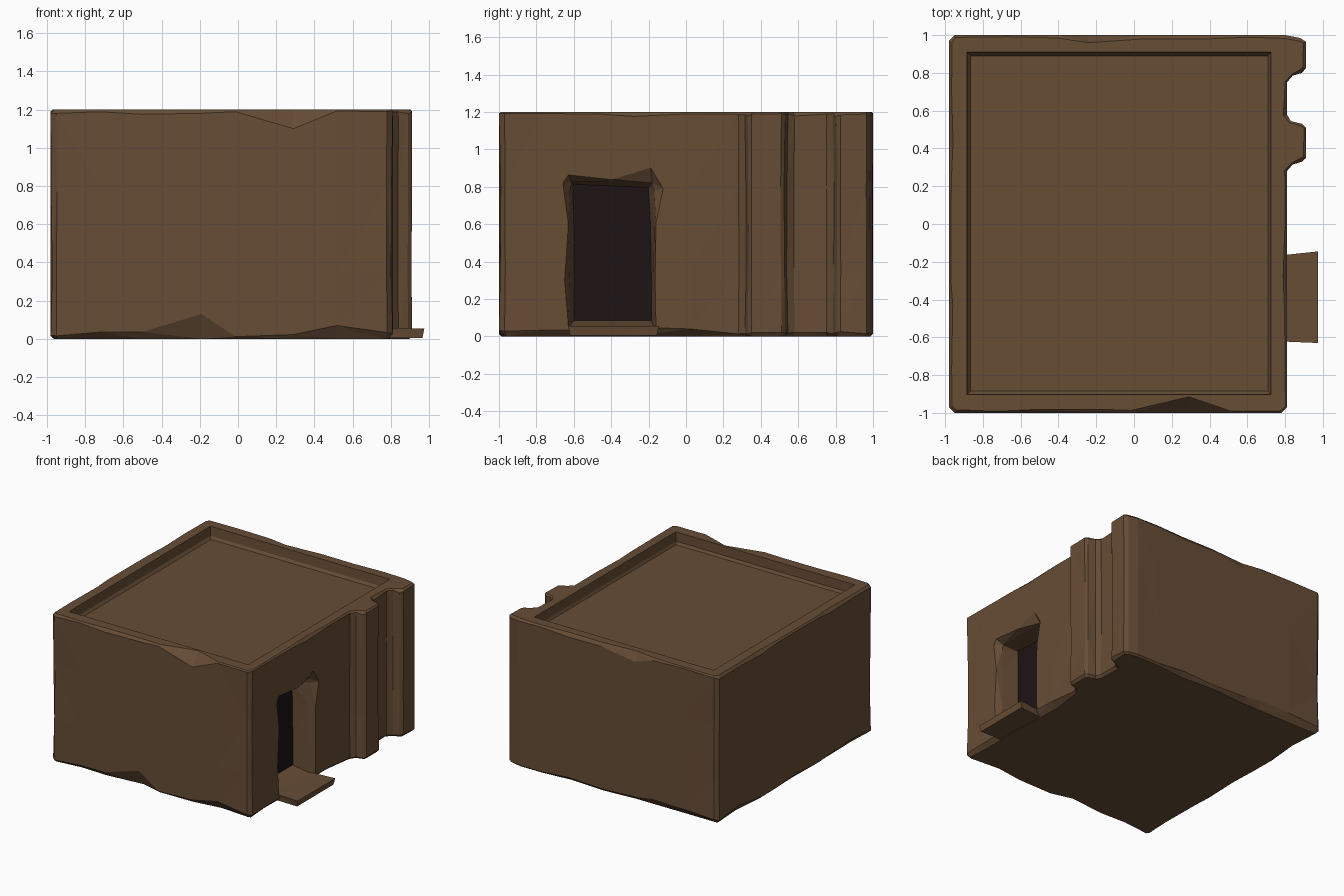
import bpy, bmesh, random
from mathutils import Vector

if "Cube" in bpy.data.objects:
    bpy.data.objects.remove(bpy.data.objects["Cube"])

random.seed(7)


def material(name, rgb):
    m = bpy.data.materials.new(name)
    m.diffuse_color = (*rgb, 1)
    m.use_nodes = True
    m.node_tree.nodes["Principled BSDF"].inputs["Base Color"].default_value = m.diffuse_color
    return m


MUD = material("mud_brick", (0.135, 0.074, 0.036))
DARK = material("dark_interior", (0.012, 0.006, 0.007))


def loft(name, rings, mat=MUD):
    """Skin a stack of equal-length rings and cap both ends."""
    bm = bmesh.new()
    vs = [[bm.verts.new(p) for p in r] for r in rings]
    n = len(vs[0])
    for a, b in zip(vs, vs[1:]):
        for i in range(n):
            j = (i + 1) % n
            bm.faces.new((a[i], a[j], b[j], b[i]))
    bm.faces.new(vs[0][::-1])
    bm.faces.new(vs[-1])
    bmesh.ops.recalc_face_normals(bm, faces=bm.faces)
    bmesh.ops.triangulate(bm, faces=bm.faces)
    me = bpy.data.meshes.new(name)
    bm.to_mesh(me)
    bm.free()
    me.materials.append(mat)
    ob = bpy.data.objects.new(name, me)
    bpy.context.collection.objects.link(ob)
    return ob


def cut(target, cutter):
    mod = target.modifiers.new("cut", 'BOOLEAN')
    mod.operation, mod.solver, mod.object = 'DIFFERENCE', 'EXACT', cutter
    bpy.context.view_layer.objects.active = target
    bpy.ops.object.modifier_apply(modifier=mod.name)
    bpy.data.objects.remove(cutter)


def rect(x0, x1, y0, y1, z):
    return [(x0, y0, z), (x1, y0, z), (x1, y1, z), (x0, y1, z)]


# plan outline, counter-clockwise, with two pilasters on the right wall
plan = [(-.98, -.97), (-.95, -1), (.78, -1), (.81, -.97),
        (.81, .28), (.84, .315), (.89, .33), (.91, .35), (.91, .51), (.89, .53),
        (.83, .545), (.81, .58), (.81, .75), (.84, .785), (.89, .80), (.91, .825),
        (.91, .965), (.88, .985), (.80, 1), (-.95, 1), (-.98, .97)]

# split long sides so the worn edges can wander
outline = []
for i, p in enumerate(plan):
    a, b = Vector(p), Vector(plan[(i + 1) % len(plan)])
    outline.append((a, True))
    n = int((b - a).length / 0.24)
    for k in range(1, n):
        outline.append((a.lerp(b, (k + random.uniform(-.25, .25)) / n), False))

# bigger chips: (x, y, inset, drop)
top_chips = [(.15, -1, .085, .10), (-.28, 1, .04, .07)]
low_chips = [(-.18, -1, .06, .13), (.45, -1, .05, .07), (-.4, 1, .04, .06),
             (.81, .1, .05, .04)]


def worn(chips, lo, hi):
    """Random inset and drop for each outline point."""
    out = []
    for p, corner in outline:
        small = p.x > .8 and p.y > .25
        ins = random.uniform(lo, .02 if small else hi)
        out.append([ins, ins * random.uniform(.8, 1.4)])
    for x, y, ins, drop in chips:
        free = [i for i, (p, c) in enumerate(outline) if not c]
        i = min(free, key=lambda k: (outline[k][0] - Vector((x, y))).length)
        out[i] = [ins, drop]
    return out


def inset(i, d):
    p = outline[i][0]
    e = outline[i][0] - outline[i - 1][0]
    f = outline[(i + 1) % len(outline)][0] - p
    n1, n2 = (Vector((v.y, -v.x)).normalized() for v in (e, f))
    m = n1 + n2
    return p - m * (2 * d / m.length_squared)


def ring(ins, z):
    return [(*inset(i, ins[i]), z[i]) for i in range(len(outline))]


N = range(len(outline))
low = worn(low_chips, .012, .045)
top = worn(top_chips, .008, .022)


def wobble():
    return [random.uniform(0, .01) if outline[i][1] else 0 for i in N]


# main block with chipped top and bottom edges
walls = loft("walls", [
    ring([c[0] for c in low], [0] * len(N)),
    ring([0] * len(N), [c[1] for c in low]),
    ring(wobble(), [.35] * len(N)),
    ring(wobble(), [.8] * len(N)),
    ring([0] * len(N), [1.2 - c[1] for c in top]),
    ring([c[0] for c in top], [1.2] * len(N))])

# sunken roof
cut(walls, loft("roof_cutter", [
    rect(-.865, .71, -.885, .89, 1.105),
    rect(-.88, .72, -.90, .905, 1.125),
    rect(-.89, .73, -.905, .915, 1.3)]))

# doorway with a ragged flared rim
rim = [(-.63, .055), (-.65, .3), (-.63, .6), (-.66, .82), (-.63, .865), (-.4, .84),
       (-.19, .905), (-.12, .79), (-.16, .6), (-.165, .3), (-.16, .055)]
jamb = [(-.62, .056), (-.62, .3), (-.62, .6), (-.62, .78), (-.61, .825), (-.4, .825),
        (-.18, .82), (-.17, .78), (-.17, .6), (-.175, .3), (-.175, .056)]
back = [(-.60, .085), (-.60, .3), (-.60, .6), (-.605, .78), (-.605, .815), (-.4, .805),
        (-.2, .795), (-.2, .77), (-.19, .6), (-.185, .3), (-.185, .085)]
cut(walls, loft("door_cutter", [[(x, y, z) for y, z in r] for x, r in
                                ((.61, back), (.76, jamb), (.812, rim), (.95, rim))]))

# merge coplanar triangles left by the cuts
bm = bmesh.new()
bm.from_mesh(walls.data)
bmesh.ops.dissolve_limit(bm, angle_limit=.005, verts=bm.verts, edges=bm.edges)
bm.to_mesh(walls.data)
bm.free()

# dark panel closing the doorway
loft("door_opening", [[(x, y, z) for y, z in back] for x in (.60, .622)], DARK)

# doorstep slab
loft("doorstep", [
    [(.74, -.615, .005), (.965, -.62, .005), (.965, -.155, .005), (.74, -.175, .005)],
    [(.74, -.62, .057), (.975, -.63, .055), (.975, -.145, .055), (.74, -.17, .057)]])
